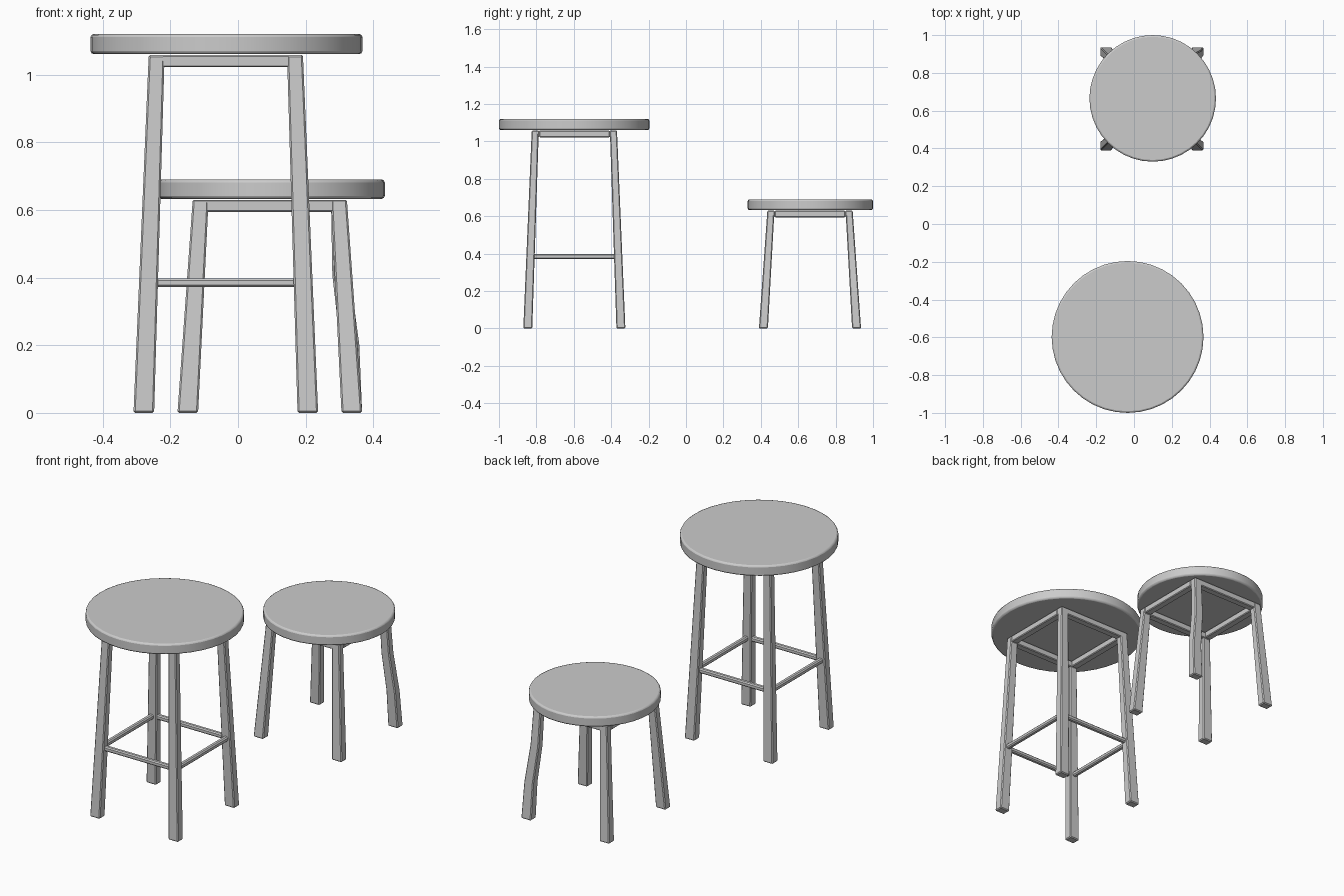
import bpy, bmesh

if "Cube" in bpy.data.objects:
    bpy.data.objects.remove(bpy.data.objects["Cube"])

TOP_HALF, FOOT_HALF = 0.228, 0.273      # outer half-width of frame at top / floor
TOP_W, FOOT_W = (0.047, 0.038), (0.061, 0.048)


def finish(bm, name, bevel, segments=1):
    bmesh.ops.recalc_face_normals(bm, faces=bm.faces)
    mesh = bpy.data.meshes.new(name)
    bm.to_mesh(mesh)
    bm.free()
    ob = bpy.data.objects.new(name, mesh)
    bpy.context.collection.objects.link(ob)
    mod = ob.modifiers.new("edge_bevel", 'BEVEL')
    mod.width, mod.segments = bevel, segments
    mod.limit_method, mod.angle_limit = 'ANGLE', 0.6
    return ob


def box(name, centre, size, bevel):
    bm = bmesh.new()
    bmesh.ops.create_cube(bm, size=1)
    for v in bm.verts:
        v.co = [c + a * s for c, a, s in zip(centre, v.co, size)]
    return finish(bm, name, bevel)


def seat(name, x, y, z0, z1, radius):
    bm = bmesh.new()
    bmesh.ops.create_cone(bm, cap_ends=True, segments=40, radius1=radius,
                          radius2=radius, depth=z1 - z0)
    bmesh.ops.translate(bm, verts=bm.verts, vec=(x, y, (z0 + z1) / 2))
    ob = finish(bm, name, 0.009, 2)
    bpy.context.view_layer.objects.active = ob
    ob.select_set(True)
    bpy.ops.object.shade_smooth_by_angle(angle=0.6)
    ob.select_set(False)


def leg(name, x, y, sx, sy, height, bends=()):
    # stations: (fraction from floor, sideways offset)
    bm = bmesh.new()
    prev = None
    for t, dx in [(0, 0), *bends, (1, 0)]:
        half = FOOT_HALF + (TOP_HALF - FOOT_HALF) * t
        wx, wy = (f + (p - f) * t for f, p in zip(FOOT_W, TOP_W))
        ring = [bm.verts.new((x + sx * (half - a * wx) + dx,
                              y + sy * (half - b * wy), t * height))
                for a, b in ((0, 0), (1, 0), (1, 1), (0, 1))]
        if prev:
            for i in range(4):
                j = (i + 1) % 4
                bm.faces.new((prev[i], prev[j], ring[j], ring[i]))
        else:
            bm.faces.new(ring)
        prev = ring
    bm.faces.new(prev)
    finish(bm, name, 0.005)


def square_of_bars(name, x, y, z, half, width, height, bevel):
    # four bars, centred on a square of the given half-width
    for s, side in ((-1, "front"), (1, "back")):
        box(f"{side}_{name}", (x, y + s * half, z), (2 * half + width, width, height), bevel)
    for s, side in ((-1, "left"), (1, "right")):
        box(f"{side}_{name}", (x + s * half, y, z), (width, 2 * half - width, height), bevel)


def stool(kind, x, y, frame_top, seat_top, radius, seat_x, seat_y, bent=()):
    seat(f"{kind}_seat", seat_x, seat_y, frame_top + 0.003, seat_top, radius)
    # top frame under the seat
    square_of_bars(f"{kind}_frame_bar", x, y, frame_top - 0.018,
                   TOP_HALF - 0.02, 0.04, 0.036, 0.004)
    for sx, h in ((-1, "left"), (1, "right")):
        for sy, d in ((-1, "front"), (1, "back")):
            leg(f"{kind}_{d}_{h}_leg", x, y, sx, sy, frame_top,
                bent if (sx, sy) == (1, 1) else ())


# tall stool with footrest bars
stool("tall", -0.036, -0.597, 1.058, 1.12, 0.402, -0.034, -0.598)
square_of_bars("footrest", -0.036, -0.597, 0.385, 0.231, 0.026, 0.026, 0.006)

# short stool, its back right leg slightly bent
stool("short", 0.094, 0.663, 0.63, 0.69, 0.335, 0.099, 0.665,
      bent=((0.32, 0.006), (0.65, -0.007)))
